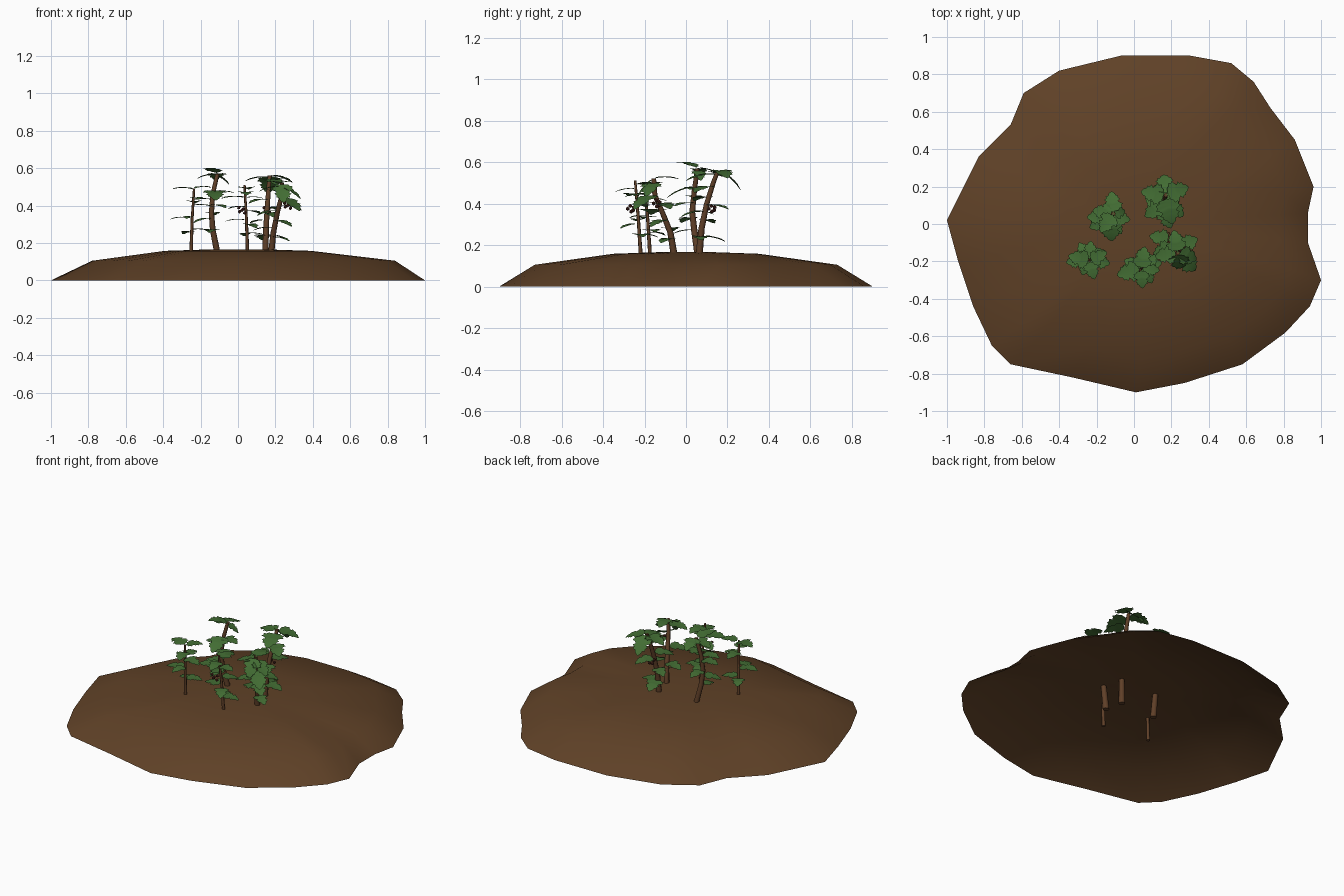
import bpy, bmesh, math
from mathutils import Vector, Matrix

if "Cube" in bpy.data.objects:
    bpy.data.objects.remove(bpy.data.objects["Cube"])


def mat(name, rgb):
    m = bpy.data.materials.new(name)
    m.diffuse_color = (*rgb, 1)
    m.use_nodes = True
    m.node_tree.nodes["Principled BSDF"].inputs["Base Color"].default_value = m.diffuse_color
    return m


SOIL = mat("brown soil", (0.115, 0.053, 0.020))
BARK = mat("stem brown", (0.115, 0.050, 0.021))
LEAF = mat("leaf green", (0.056, 0.155, 0.034))
BUD = mat("dark red bud", (0.085, 0.022, 0.016))


def finish(name, bm, material, angle):
    me = bpy.data.meshes.new(name)
    bm.to_mesh(me)
    bm.free()
    me.materials.append(material)
    ob = bpy.data.objects.new(name, me)
    bpy.context.collection.objects.link(ob)
    bpy.ops.object.select_all(action='DESELECT')
    ob.select_set(True)
    bpy.context.view_layer.objects.active = ob
    bpy.ops.object.shade_smooth_by_angle(angle=math.radians(angle))
    return ob


# Soil mound: irregular rim with shrinking rings, open underneath
RIM = [(-1, .02), (-.94, -.2), (-.86, -.44), (-.76, -.65), (-.66, -.75), (-.33, -.82),
       (.01, -.9), (.27, -.85), (.58, -.75), (.81, -.58), (.94, -.44), (1, -.3),
       (.93, -.1), (.93, .06), (.96, .2), (.86, .45), (.73, .62), (.64, .76), (.52, .86),
       (.3, .9), (-.07, .9), (-.4, .82), (-.59, .7), (-.66, .53), (-.83, .36)]
bm = bmesh.new()
rings = []
for s, dx, z in [(1, 0, 0), (.81, .03, .105), (.39, 0, .158), (.14, 0, .166)]:
    rings.append([bm.verts.new((x * s + dx, y * s, z)) for x, y in RIM])
n = len(RIM)
for a, b in zip(rings, rings[1:]):
    for i in range(n):
        bm.faces.new((a[i], a[(i + 1) % n], b[(i + 1) % n], b[i]))
bm.faces.new(rings[-1])
finish("soil_mound", bm, SOIL, 60)


def stem_at(path, z):
    # point on the stem path at a height
    for a, b in zip(path, path[1:]):
        if z <= b[2]:
            return Vector(a).lerp(Vector(b), (z - a[2]) / (b[2] - a[2]))
    return Vector(path[-1])


def stem(name, path, r0, r1, sides=8):
    bm = bmesh.new()
    loops = []
    for p in path:
        f = (p[2] - path[0][2]) / (path[-1][2] - path[0][2])
        r = r0 + (r1 - r0) * f
        loops.append([bm.verts.new((p[0] + r * math.cos(k * math.tau / sides),
                                    p[1] + r * math.sin(k * math.tau / sides), p[2]))
                      for k in range(sides)])
    for a, b in zip(loops, loops[1:]):
        for k in range(sides):
            bm.faces.new((a[k], a[(k + 1) % sides], b[(k + 1) % sides], b[k]))
    bm.faces.new(loops[0][::-1])
    bm.faces.new(loops[-1])
    finish(name, bm, BARK, 50)


# Toothed, lobed leaf half outline: (along, half width, matching midrib position)
HALF = [(0, .02, 0), (.10, .025, .07), (.13, .24, .11), (.22, .30, .17), (.25, .42, .22),
        (.36, .39, .28), (.43, .46, .34), (.48, .34, .40), (.56, .25, .47), (.64, .36, .54),
        (.70, .27, .62), (.79, .28, .70), (.82, .17, .79), (.91, .14, .88), (1, .01, .97)]


def add_leaf(bm, base, az, length, pitch, droop=.3):
    m = (Matrix.Translation(base) @ Matrix.Rotation(math.radians(az), 4, 'Z')
         @ Matrix.Rotation(math.radians(-pitch), 4, 'Y'))

    def vert(t, w):
        z = -droop * t * t + .22 * abs(w) - .35 * w * w
        return bm.verts.new(m @ (Vector((t, w, z)) * length))

    mid = [vert(t, 0) for _, _, t in HALF]
    for side in (1, -1):
        edge = [vert(t, w * side) for t, w, _ in HALF]
        for i in range(len(HALF) - 1):
            q = (mid[i], mid[i + 1], edge[i + 1], edge[i])
            bm.faces.new(q if side > 0 else q[::-1])


def plant(name, path, r0, r1, leaves, buds=None):
    stem(name + "_stem", path, r0, r1)
    bm = bmesh.new()
    for z, az, length, pitch in leaves:
        add_leaf(bm, stem_at(path, z), az, length, pitch)
    finish(name + "_leaves", bm, LEAF, 40)
    if buds:
        # small cluster of buds beside the stem
        bm = bmesh.new()
        c = Vector(buds)
        for k in range(5):
            a = k * 2.4
            o = Vector((math.cos(a) * .016, math.sin(a) * .016, (k - 2) * .007))
            bmesh.ops.create_icosphere(bm, subdivisions=1, radius=.010,
                                       matrix=Matrix.Translation(c + o))
        finish(name + "_buds", bm, BUD, 40)


# Small plants at the front
plant("left_small_plant",
      [(-.25, -.17, .01), (-.25, -.175, .18), (-.245, -.185, .33), (-.235, -.2, .49)],
      .011, .006,
      [(.485, 165, .115, 18), (.49, 30, .10, 20), (.44, 285, .10, 12), (.42, 85, .10, 12),
       (.40, 350, .11, 12), (.33, 190, .115, 15), (.34, 250, .09, 10), (.27, 20, .10, 12),
       (.26, 120, .09, 8)])
plant("front_small_plant",
      [(.055, -.21, .01), (.05, -.22, .18), (.045, -.23, .33), (.035, -.245, .51)],
      .011, .006,
      [(.49, 80, .12, 15), (.47, 275, .10, 8), (.44, 355, .095, 15), (.44, 195, .13, 15),
       (.39, 155, .10, 12), (.37, 40, .10, 8), (.32, 185, .11, 14), (.30, 300, .10, 5),
       (.25, 10, .10, 10), (.25, 100, .09, 8)],
      (.02, -.265, .375))

# Large plants at the back and right
plant("back_left_plant",
      [(-.10, .055, .01), (-.115, .055, .17), (-.135, .04, .27), (-.142, .03, .36),
       (-.135, .04, .46), (-.11, .055, .57)],
      .019, .011,
      [(.57, 95, .12, 0), (.575, 235, .12, 30), (.565, 170, .11, 5), (.56, 15, .08, -20),
       (.47, 350, .11, 15), (.48, 275, .14, -5), (.43, 180, .11, 15), (.40, 310, .11, 10),
       (.36, 80, .10, 10), (.33, 210, .11, 5), (.27, 260, .10, 8)])
plant("back_right_plant",
      [(.143, .06, .01), (.147, .065, .17), (.15, .075, .28), (.157, .10, .40),
       (.165, .135, .51), (.17, .155, .56)],
      .019, .011,
      [(.56, 95, .14, -25), (.56, 20, .13, 0), (.55, 170, .13, 8), (.54, 285, .15, 5),
       (.48, 320, .13, 5), (.43, 215, .12, 8), (.39, 60, .12, 8), (.36, 290, .12, 5),
       (.32, 150, .10, 8), (.24, 0, .11, 8), (.24, 100, .12, 5)],
      (.155, .125, .375))
plant("right_plant",
      [(.17, -.05, .01), (.18, -.06, .17), (.19, -.075, .26), (.21, -.115, .36),
       (.23, -.15, .44), (.235, -.155, .52)],
      .019, .011,
      [(.52, 275, .13, -35), (.52, 100, .12, 15), (.50, 340, .12, -15), (.50, 190, .12, 5),
       (.44, 315, .15, -10), (.40, 25, .13, 5), (.37, 205, .12, 5), (.32, 320, .11, 0),
       (.28, 170, .11, 10), (.23, 330, .10, 5)],
      (.265, -.14, .40))
